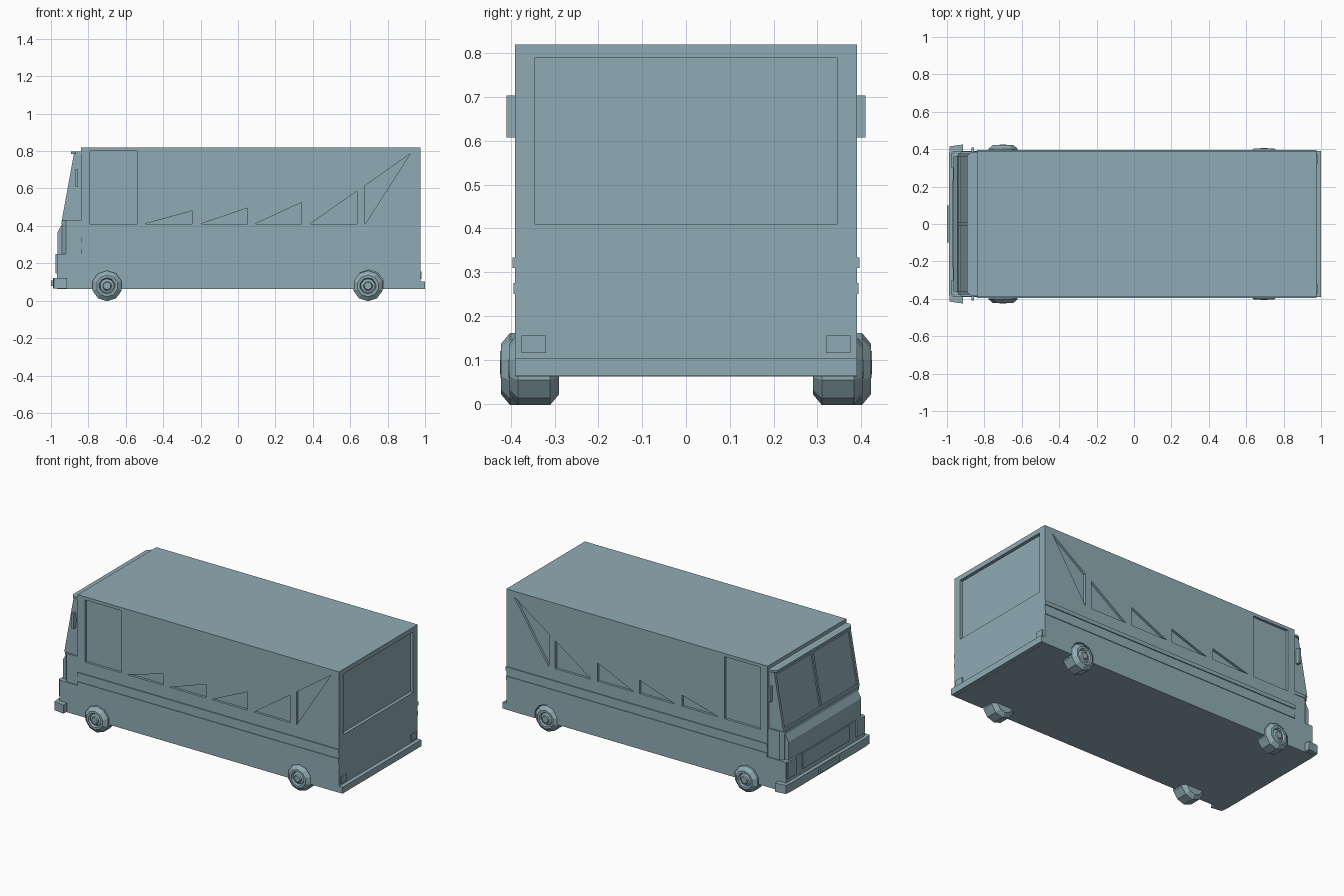
import bpy, bmesh, math
from mathutils import Vector

if "Cube" in bpy.data.objects:
    bpy.data.objects.remove(bpy.data.objects["Cube"])

mat = bpy.data.materials.new("blue_grey_paint")
mat.diffuse_color = (0.28, 0.41, 0.46, 1)
mat.use_nodes = True
mat.node_tree.nodes["Principled BSDF"].inputs["Base Color"].default_value = mat.diffuse_color


def finish(name, bm):
    bmesh.ops.recalc_face_normals(bm, faces=bm.faces)
    me = bpy.data.meshes.new(name)
    bm.to_mesh(me)
    bm.free()
    me.materials.append(mat)
    ob = bpy.data.objects.new(name, me)
    bpy.context.collection.objects.link(ob)
    return ob


def add_prism(bm, pts, axis, lo, hi):
    """Extrude a 2D outline along an axis (the outline uses the other two)."""
    def place(p, d):
        return {"x": (d, p[0], p[1]), "y": (p[0], d, p[1]), "z": (p[0], p[1], d)}[axis]
    a = [bm.verts.new(place(p, lo)) for p in pts]
    b = [bm.verts.new(place(p, hi)) for p in pts]
    n = len(pts)
    bm.faces.new(a)
    bm.faces.new(b[::-1])
    for i in range(n):
        bm.faces.new((a[i], b[i], b[(i + 1) % n], a[(i + 1) % n]))


def prism(name, pts, axis, lo, hi):
    bm = bmesh.new()
    add_prism(bm, pts, axis, lo, hi)
    return finish(name, bm)


def rect(a0, a1, b0, b1):
    return [(a0, b0), (a1, b0), (a1, b1), (a0, b1)]


def box(name, x0, x1, y0, y1, z0, z1):
    return prism(name, rect(x0, x1, y0, y1), "z", z0, z1)


def cut(target, cutter):
    cutter.hide_render = True
    m = target.modifiers.new("cut", "BOOLEAN")
    m.operation, m.solver, m.object = "DIFFERENCE", "EXACT", cutter
    bpy.context.view_layer.objects.active = target
    bpy.ops.object.modifier_apply(modifier=m.name)
    bpy.data.objects.remove(cutter)


def ring(cx, cz, r, n=10):
    return [(cx + r * math.cos(2 * math.pi * (i + .5) / n),
             cz + r * math.sin(2 * math.pi * (i + .5) / n)) for i in range(n)]


# Main body with recessed windows and rear wheel arches
body = box("body", -0.84, 0.975, -0.39, 0.39, 0.062, 0.82)
windows = [rect(-0.79, -0.54, 0.41, 0.80),
           [(0.68, 0.41), (0.92, 0.785), (0.68, 0.615)]]
for x0, x1, top in ((-0.5, -0.245, 0.48), (-0.2, 0.05, 0.495),
                    (0.09, 0.34, 0.525), (0.385, 0.635, 0.585)):
    windows.append([(x0, 0.41), (x1, 0.41), (x1, top)])
bm = bmesh.new()
for s in (-1, 1):
    for w in windows:
        add_prism(bm, w, "y", s * 0.375, s * 0.45)
    add_prism(bm, ring(0.70, 0.085, 0.08), "y", s * 0.36, s * 0.45)
add_prism(bm, rect(-0.345, 0.345, 0.41, 0.79), "x", 0.955, 1.05)
cut(body, finish("window_cutter", bm))

# Front: lower base, cab sides, bonnet and windscreen block
box("front_base", -0.968, -0.84, -0.39, 0.39, 0.062, 0.25)
prism("cab_lower", [(-0.84, -0.385), (-0.84, 0.385), (-0.92, 0.385), (-0.94, 0.365),
                    (-0.94, -0.365), (-0.92, -0.385)], "z", 0.25, 0.41)
prism("bonnet", [(-0.93, 0.25), (-0.965, 0.25), (-0.965, 0.365), (-0.94, 0.412),
                 (-0.93, 0.412)], "y", -0.36, 0.36)
prism("cab_sill", [(-0.84, -0.388), (-0.84, 0.388), (-0.92, 0.388), (-0.945, 0.368),
                   (-0.945, -0.368), (-0.92, -0.388)], "z", 0.41, 0.43)
cab = prism("cab_upper", [(-0.84, 0.43), (-0.942, 0.43), (-0.877, 0.788), (-0.84, 0.788)],
            "y", -0.378, 0.378)

# Two windscreen panes, recessed along the slope
bm = bmesh.new()
slope = (0.942 - 0.877) / (0.788 - 0.43)
for s in (-1, 1):
    def front(z):
        return -0.942 + slope * (z - 0.43)
    add_prism(bm, [(front(0.445) - 0.03, 0.445), (front(0.445) + 0.008, 0.445),
                   (front(0.765) + 0.008, 0.765), (front(0.765) - 0.03, 0.765)],
              "y", s * 0.008, s * 0.36)
cut(cab, finish("windscreen_cutter", bm))

# Roof lip over the windscreen
prism("roof_lip", [(-0.84, -0.385), (-0.84, 0.385), (-0.87, 0.385), (-0.892, 0.365),
                   (-0.892, -0.365), (-0.87, -0.385)], "z", 0.785, 0.798)

# Bumpers, plate and grille
prism("front_bumper", [(-0.915, -0.425), (-0.985, -0.415), (-0.99, -0.36), (-0.99, 0.36),
                       (-0.985, 0.415), (-0.915, 0.425)], "z", 0.066, 0.12)
box("front_plate", -1.0, -0.985, -0.1, 0.1, 0.078, 0.108)
box("rear_bumper", 0.97, 1.0, -0.39, 0.39, 0.063, 0.103)
grille = box("grille", -0.974, -0.96, -0.23, 0.23, 0.15, 0.248)

# Parts on both sides
for s, side in ((-1, "right"), (1, "left")):
    def pair(name, x0, x1, y0, y1, z0, z1):
        box(side + "_" + name, x0, x1, *sorted((s * y0, s * y1)), z0, z1)
    pair("headlight", -0.976, -0.955, 0.30, 0.38, 0.145, 0.25)
    pair("tail_light", 0.97, 0.982, 0.32, 0.375, 0.115, 0.155)
    pair("upper_rail", -0.84, 0.975, 0.385, 0.396, 0.31, 0.334)
    pair("lower_rail", -0.84, 0.975, 0.385, 0.394, 0.25, 0.275)
    pair("mirror", -0.87, -0.855, 0.385, 0.41, 0.608, 0.703)
    pair("mirror_arm", -0.865, -0.858, 0.37, 0.395, 0.64, 0.67)

    # Low-poly wheels: lathe profile of (offset from outer side, radius)
    for end, cx, outer in (("front", -0.70, 0.424), ("rear", 0.695, 0.405)):
        bm = bmesh.new()
        loops = []
        for d, r in ((0.115, 0.058), (0.095, 0.082), (0.022, 0.082), (0.002, 0.058),
                     (0.002, 0.044), (0.014, 0.038), (0.008, 0.024), (0.0, 0.02)):
            loops.append([bm.verts.new((x, s * (outer - d), z))
                          for x, z in ring(cx, 0.079, r)])
        for a, b in zip(loops, loops[1:]):
            for i in range(10):
                j = (i + 1) % 10
                bm.faces.new((a[i], a[j], b[j], b[i]))
        bm.faces.new(loops[0])
        bm.faces.new(loops[-1])
        finish(f"{side}_{end}_wheel", bm)
